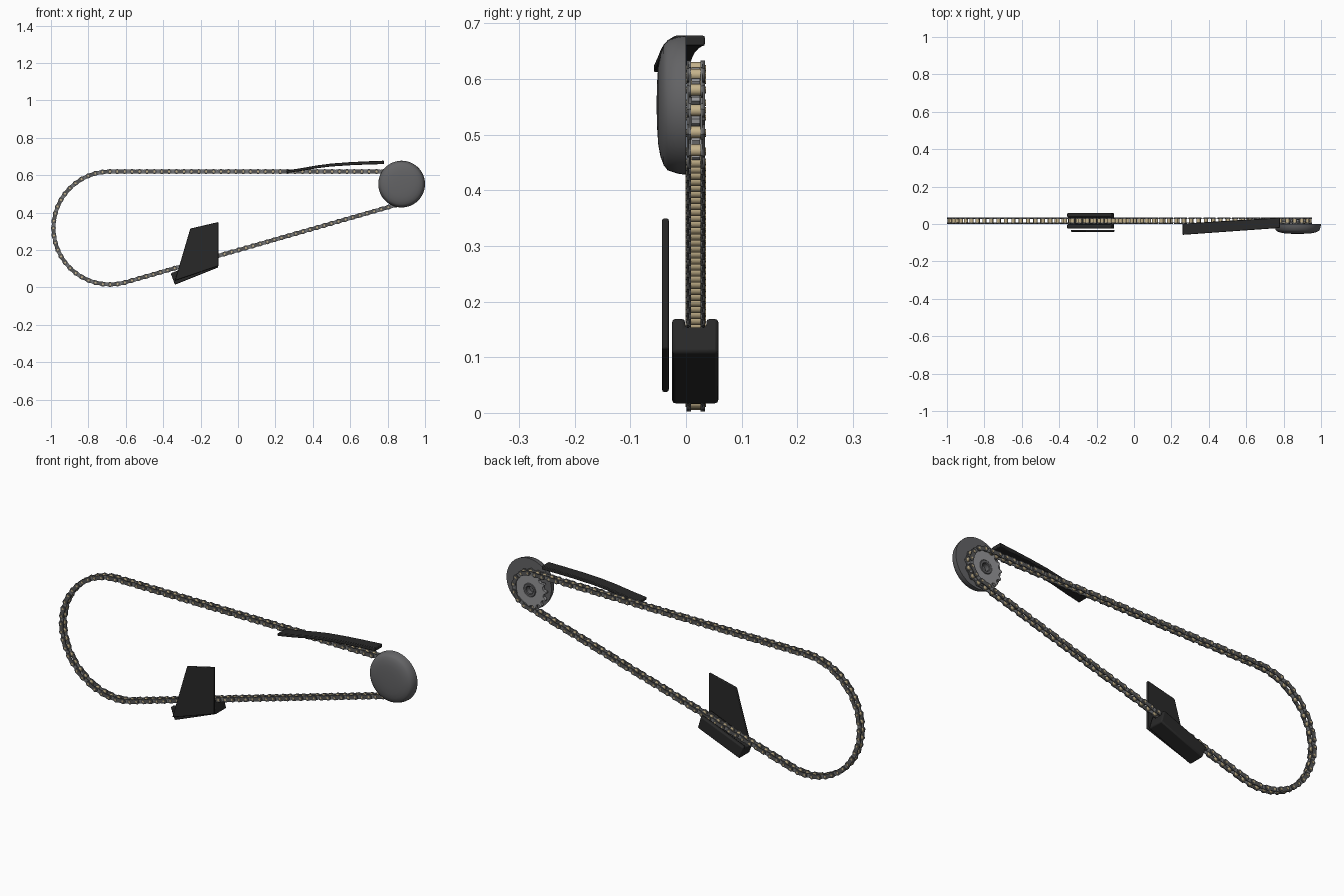
import bpy, bmesh, math
from mathutils import Vector

if "Cube" in bpy.data.objects:
    bpy.data.objects.remove(bpy.data.objects["Cube"])


def material(name, r, g, b):
    m = bpy.data.materials.new(name)
    m.diffuse_color = (r, g, b, 1)
    m.use_nodes = True
    m.node_tree.nodes["Principled BSDF"].inputs["Base Color"].default_value = m.diffuse_color
    return m


BLACK = material("black plastic", 0.022, 0.022, 0.022)
COVER = material("cover grey", 0.125, 0.125, 0.13)
STEEL = material("sprocket steel", 0.30, 0.30, 0.31)
DARK = material("outer plate steel", 0.09, 0.09, 0.09)
MID = material("inner plate steel", 0.17, 0.175, 0.18)
BRASS = material("pale brass", 0.56, 0.45, 0.26)


def finish(name, bm, mat, smooth=True, bevel=0):
    bmesh.ops.recalc_face_normals(bm, faces=bm.faces)
    me = bpy.data.meshes.new(name)
    bm.to_mesh(me)
    bm.free()
    me.materials.append(mat)
    ob = bpy.data.objects.new(name, me)
    bpy.context.collection.objects.link(ob)
    if bevel:
        mod = ob.modifiers.new("bevel", 'BEVEL')
        mod.width, mod.segments = bevel, 2
        mod.limit_method = 'ANGLE'
    if smooth:
        bpy.ops.object.select_all(action='DESELECT')
        bpy.context.view_layer.objects.active = ob
        ob.select_set(True)
        bpy.ops.object.shade_smooth_by_angle(angle=math.radians(35))
    return ob


def prism(bm, pts, y0, y1):
    """Extrude an x-z outline between two y values."""
    a = [bm.verts.new((x, y0, z)) for x, z in pts]
    b = [bm.verts.new((x, y1, z)) for x, z in pts]
    n = len(pts)
    bm.faces.new(a)
    bm.faces.new(b[::-1])
    for i in range(n):
        bm.faces.new((a[i], b[i], b[(i + 1) % n], a[(i + 1) % n]))


def circle(c, r, n):
    return [(c[0] + r * math.cos(2 * math.pi * i / n),
             c[1] + r * math.sin(2 * math.pi * i / n)) for i in range(n)]


def lathe(bm, c, profile, n, closed=False):
    """Revolve (radius, y) points about a y-parallel axis."""
    rings = []
    for r, y in profile:
        if r == 0:
            rings.append([bm.verts.new((c[0], y, c[1]))] * n)
        else:
            rings.append([bm.verts.new((x, y, z)) for x, z in circle(c, r, n)])
    pairs = list(zip(rings, rings[1:])) + ([(rings[-1], rings[0])] if closed else [])
    for a, b in pairs:
        for i in range(n):
            j = (i + 1) % n
            quad = list(dict.fromkeys((a[i], a[j], b[j], b[i])))
            bm.faces.new(quad)


# Chain path: two arcs joined by their outer tangents
R, r = 0.302, 0.0865
big = Vector((-0.685, 0.318))
small = Vector((0.853, 0.62 - r))
slope = 2 * math.asin((R - r) / (small - big).length)
run = math.sqrt((small - big).length ** 2 - (R - r) ** 2)
arc_small, arc_big = r * (math.pi - slope), R * (math.pi + slope)
LINKS = 110
total = 2 * run + arc_small + arc_big


def polar(c, rad, a):
    return c + rad * Vector((math.cos(a), math.sin(a)))


def path(s):
    s %= total
    if s < run:
        return big + Vector((s, R))
    s -= run
    if s < arc_small:
        return polar(small, r, math.pi / 2 - s / r)
    s -= arc_small
    if s < run:
        return polar(small, r, slope - math.pi / 2) - s * Vector((math.cos(slope), math.sin(slope)))
    return polar(big, R, slope - math.pi / 2 - (s - run) / R)


joints = [path(total * i / LINKS) for i in range(LINKS)]
MID_Y = 0.0175


def plate_outline(p, q, rad=0.0135, waist=0.0095):
    d = (q - p).normalized()
    a = math.atan2(d.y, d.x)
    n = Vector((-d.y, d.x))
    m = (p + q) / 2
    turn = [math.radians(t) for t in (-75, -45, -15, 15, 45, 75)]
    return ([polar(q, rad, a + t) for t in turn] + [m + n * waist]
            + [polar(p, rad, a + math.pi + t) for t in turn] + [m - n * waist])


# Chain parts: alternating inner and outer plates, rollers, pins
outer, inner, rollers, pins = (bmesh.new() for _ in range(4))
for i, p in enumerate(joints):
    outline = plate_outline(p, joints[(i + 1) % LINKS])
    bm, far, near = (outer, 0.0165, 0.0125) if i % 2 else (inner, 0.0120, 0.0085)
    for side in (-1, 1):
        prism(bm, outline, MID_Y + side * near, MID_Y + side * far)
    prism(rollers, circle(p, 0.0105, 12), MID_Y - 0.0085, MID_Y + 0.0085)
    prism(pins, circle(p, 0.0055, 8), MID_Y - 0.0182, MID_Y + 0.0182)
finish("chain_outer_plates", outer, DARK)
finish("chain_inner_plates", inner, MID)
finish("chain_rollers", rollers, BRASS)
finish("chain_pins", pins, BRASS)

# Drive sprocket: toothed rim around a bored centre
TEETH = 14
first = max(joints, key=lambda p: p.x) - small
phase = math.atan2(first.y, first.x)
rim = []
for i in range(TEETH):
    for f, rad in ((-0.22, 0.077), (0, 0.075), (0.22, 0.077), (0.4, 0.091), (0.6, 0.091)):
        rim.append(polar(small, rad, phase + 2 * math.pi * (i + f) / TEETH))
bm = bmesh.new()
sides = []
for y in (MID_Y - 0.0075, MID_Y + 0.0075):
    edge = [bm.verts.new((p.x, y, p.y)) for p in rim]
    bore = []
    for p in rim:
        q = small + (p - small).normalized() * 0.034
        bore.append(bm.verts.new((q.x, y, q.y)))
    sides.append((edge, bore))
(e0, b0), (e1, b1) = sides
for i in range(len(rim)):
    j = (i + 1) % len(rim)
    for a, b in ((e0, b0), (e1, e0), (b1, e1), (b0, b1)):
        bm.faces.new((a[i], a[j], b[j], b[i]))
finish("sprocket", bm, STEEL)

# Sprocket hub with a shaft hole
bm = bmesh.new()
lathe(bm, small, [(0.034, 0.001), (0.034, 0.022), (0.031, 0.027), (0.021, 0.027),
                  (0.018, 0.024), (0.018, 0.001)], 32, closed=True)
finish("sprocket_hub", bm, COVER)

# Round sprocket cover with a domed face
bm = bmesh.new()
lathe(bm, (0.875, 0.553),
      [(0, 0), (0.125, 0), (0.123, -0.015), (0.117, -0.033), (0.108, -0.040),
       (0.092, -0.046), (0.070, -0.050), (0.040, -0.052), (0, -0.053)], 48)
finish("sprocket_cover", bm, COVER)

# Upper chain guard: a curved slab that drifts sideways along its length
bm = bmesh.new()
rows = []
for x, z in ((0.26, 0.619), (0.34, 0.631), (0.42, 0.645), (0.50, 0.655),
             (0.60, 0.662), (0.69, 0.666), (0.78, 0.669)):
    t = (x - 0.26) / 0.52
    ya, yb = -0.058 + 0.037 * t, 0.002 + 0.032 * t
    h = 0.007 + 0.002 * t
    rows.append([bm.verts.new((x, y, z + dz)) for y, dz in ((ya, -h), (yb, -h), (yb, h), (ya, h))])
bm.faces.new(rows[0])
bm.faces.new(rows[-1])
for a, b in zip(rows, rows[1:]):
    for i in range(4):
        j = (i + 1) % 4
        bm.faces.new((a[i], a[j], b[j], b[i]))
finish("upper_guard", bm, BLACK, bevel=0.003)

# Lower guide block: grooved section drawn between its two ends
bm = bmesh.new()
ends = []
for top, bottom in (((-0.36, 0.076), (-0.337, 0.015)), ((-0.122, 0.171), (-0.104, 0.108))):
    top, bottom = Vector(top), Vector(bottom)
    ring = []
    for y, t in ((-0.025, 0), (0.058, 0), (0.058, 1), (0.0365, 1),
                 (0.0365, 0.76), (-0.0015, 0.76), (-0.0015, 1), (-0.025, 1)):
        p = bottom.lerp(top, t)
        ring.append(bm.verts.new((p.x, y, p.y)))
    ends.append(ring)
    bm.faces.new(ring)
for i in range(8):
    j = (i + 1) % 8
    bm.faces.new((ends[0][i], ends[0][j], ends[1][j], ends[1][i]))
finish("guide_block", bm, BLACK, bevel=0.006)

# Flat mounting fin beside the guide block
bm = bmesh.new()
prism(bm, [(-0.337, 0.037), (-0.105, 0.115), (-0.105, 0.35), (-0.255, 0.315)], -0.043, -0.031)
finish("guide_fin", bm, BLACK, bevel=0.003)
